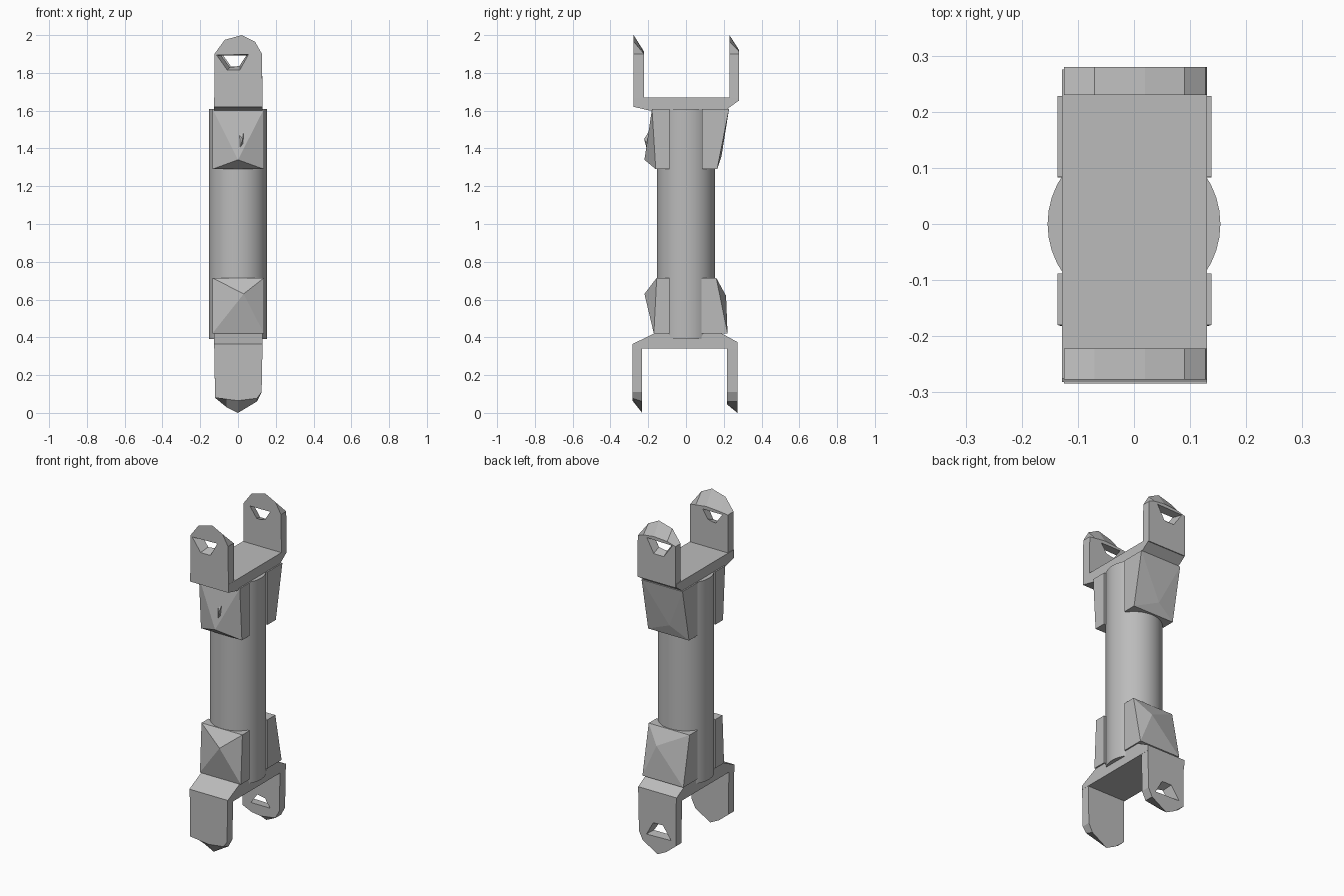
import bpy
import bmesh

if "Cube" in bpy.data.objects:
    bpy.data.objects.remove(bpy.data.objects["Cube"], do_unlink=True)

grey = bpy.data.materials.new("plain grey")
grey.use_nodes = True
grey.diffuse_color = (0.5, 0.5, 0.5, 1)
grey.node_tree.nodes["Principled BSDF"].inputs["Base Color"].default_value = (0.5, 0.5, 0.5, 1)


def finish(name, bm):
    bmesh.ops.recalc_face_normals(bm, faces=bm.faces)
    mesh = bpy.data.meshes.new(name)
    bm.to_mesh(mesh)
    bm.free()
    mesh.materials.append(grey)
    obj = bpy.data.objects.new(name, mesh)
    bpy.context.collection.objects.link(obj)
    return obj


def loft(name, first, second):
    """Solid between two matching outlines."""
    bm = bmesh.new()
    a = [bm.verts.new(p) for p in first]
    b = [bm.verts.new(p) for p in second]
    bm.faces.new(a)
    bm.faces.new(b)
    for i in range(len(a)):
        j = (i + 1) % len(a)
        bm.faces.new((a[i], a[j], b[j], b[i]))
    return finish(name, bm)


def hull(name, points):
    """Faceted solid wrapped around a few corner points."""
    bm = bmesh.new()
    for p in points:
        bm.verts.new(p)
    res = bmesh.ops.convex_hull(bm, input=bm.verts)
    spare = [g for g in res["geom_interior"] if isinstance(g, bmesh.types.BMVert)]
    bmesh.ops.delete(bm, geom=spare, context="VERTS")
    return finish(name, bm)


# Shaft
bpy.ops.mesh.primitive_cylinder_add(vertices=40, radius=0.154, depth=1.22, location=(0, 0, 1.0))
shaft = bpy.context.object
shaft.name = "shaft"
shaft.data.materials.append(grey)
bpy.ops.object.shade_smooth_by_angle()

# Yoke bridges, drawn as side profiles and extruded across x
upper = [(-0.275, 1.67), (-0.275, 1.62), (-0.19, 1.6), (-0.09, 1.61),
         (0.22, 1.61), (0.275, 1.65), (0.275, 1.67)]
lower = [(-0.282, 0.34), (-0.282, 0.365), (-0.17, 0.42), (-0.09, 0.42), (-0.08, 0.395),
         (0.08, 0.395), (0.09, 0.42), (0.19, 0.42), (0.272, 0.375), (0.272, 0.34)]
for name, profile in (("upper_bridge", upper), ("lower_bridge", lower)):
    loft(name, [(-0.128, y, z) for y, z in profile], [(0.13, y, z) for y, z in profile])

# Yoke arms: pointed outline, with the long tip on one face and a blunt one on the other
UPPER_TIP = [(-0.125, 1.9), (-0.07, 1.975), (0.02, 2.0), (0.09, 1.965), (0.127, 1.9)]
LOWER_TIP = [(-0.122, 0.08), (-0.06, 0.03), (0.0, 0.0), (0.1, 0.06), (0.125, 0.11)]


def arm(name, tip, y_long, y_short, base, limit, hole):
    up = tip is UPPER_TIP
    blunt = [(x, min(z, limit + 0.015 * (0.12 - abs(x)) / 0.12) if up
              else max(z, limit - 0.015 * (0.12 - abs(x)) / 0.12)) for x, z in tip]

    def outline(pts, y):
        return [(-0.125, y, base)] + [(x, y, z) for x, z in pts] + [(0.13, y, base)]

    obj = loft(name, outline(tip, y_long), outline(blunt, y_short))
    if not hole:
        return
    # Funnel-shaped opening, wide outside and narrow inside
    side = 1 if y_long > 0 else -1
    y_out, y_in = side * 0.292, side * 0.205
    x, z, sign = hole[0], hole[1], 1 if up else -1
    wide = [(-0.1, 0.025), (0.08, 0.03), (0.03, -0.06), (-0.04, -0.06)]
    slim = [(-0.06, 0.02), (0.06, 0.02), (0.03, -0.025), (-0.02, -0.035)]
    cutter = loft("cutter", [(x + u, y_out, z + sign * v) for u, v in wide],
                  [(x + u, y_in, z + sign * v) for u, v in slim])
    cutter.hide_render = True
    mod = obj.modifiers.new("opening", "BOOLEAN")
    mod.operation = "DIFFERENCE"
    mod.solver = "EXACT"
    mod.object = cutter
    bpy.context.view_layer.objects.active = obj
    bpy.ops.object.modifier_apply(modifier=mod.name)
    bpy.data.objects.remove(cutter, do_unlink=True)


arm("upper_front_arm", UPPER_TIP, -0.277, -0.222, 1.62, 1.9, (-0.02, 1.87))
arm("upper_back_arm", UPPER_TIP, 0.23, 0.28, 1.65, 1.91, (-0.01, 1.875))
arm("lower_front_arm", LOWER_TIP, -0.232, -0.284, 0.365, 0.08, None)
arm("lower_back_arm", LOWER_TIP, 0.272, 0.217, 0.375, 0.06, (0.0, 0.13))


# Clamp blocks: inner wall, outer top and bottom edges, and one raised peak
def clamp(name, y_inner, z_low, z_high, y_low, y_high, peak):
    pts = [peak]
    for x in (-0.136, 0.138):
        for z, y in ((z_low, y_low), (z_high, y_high)):
            pts += [(x, y_inner, z), (x, y, z)]
    hull(name, pts)


clamp("upper_front_clamp", -0.088, 1.29, 1.61, -0.16, -0.18, (0, -0.22, 1.34))
clamp("upper_back_clamp", 0.085, 1.29, 1.61, 0.165, 0.228, (-0.02, 0.188, 1.36))
clamp("lower_front_clamp", -0.088, 0.42, 0.715, -0.17, -0.155, (0.03, -0.22, 0.63))
clamp("lower_back_clamp", 0.083, 0.42, 0.715, 0.22, 0.16, (0.05, 0.212, 0.62))

# Small fin on the upper front clamp
hull("clamp_fin", [(0, -0.19, 1.48), (0.03, -0.19, 1.5), (0.03, -0.19, 1.4),
                   (0, -0.2, 1.37), (0.025, -0.222, 1.45)])
